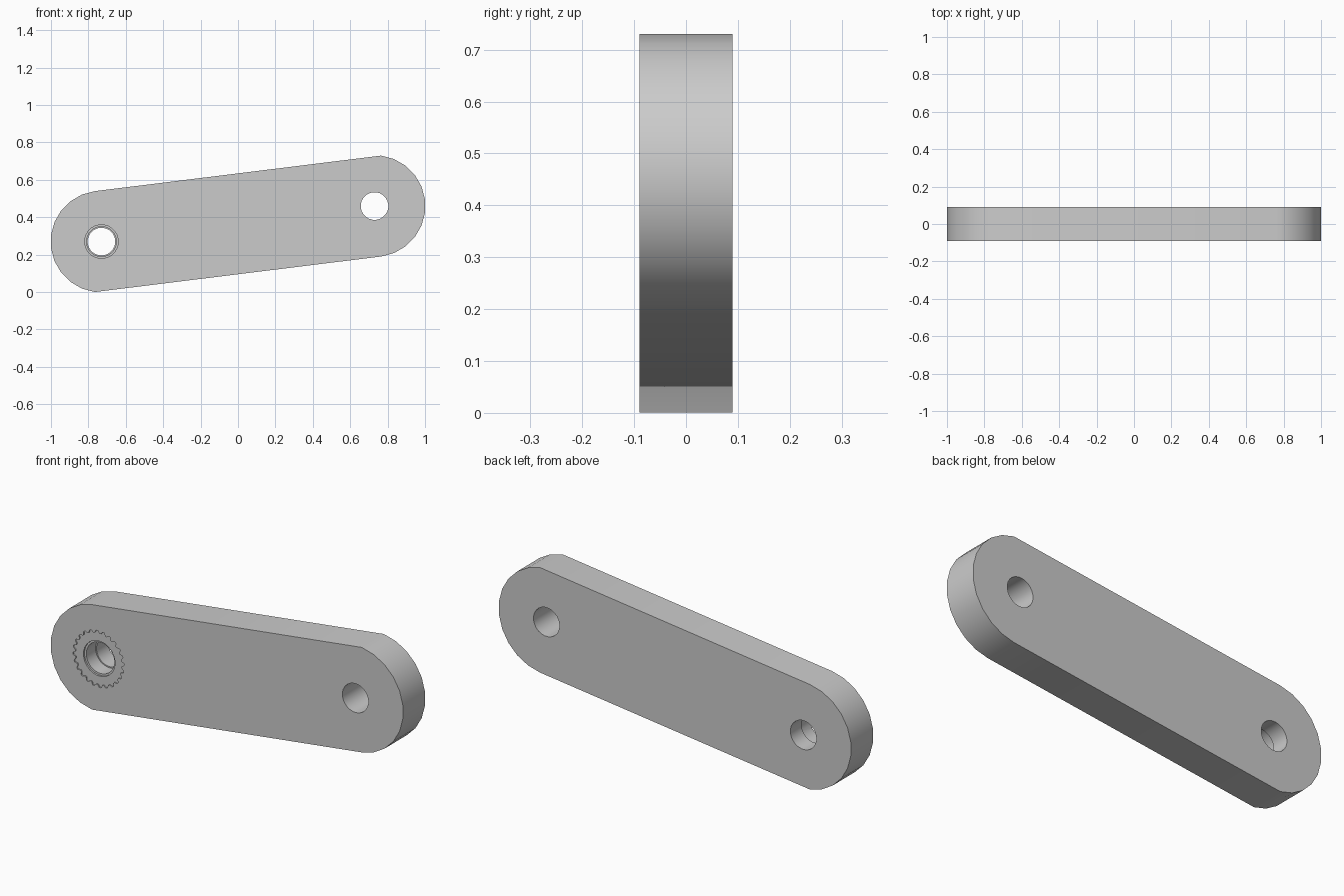
import bpy, bmesh
from math import cos, sin, pi

cube = bpy.data.objects.get("Cube")
if cube:
    bpy.data.objects.remove(cube)

HALF = 0.09                                   # half thickness of the plate
SOCKET, PIVOT = (-0.73, 0.27), (0.73, 0.46)   # hole centres as x, z
SIDES = 24

steel = bpy.data.materials.new("grey metal")
steel.use_nodes = True
grey = (0.6, 0.6, 0.6, 1)
steel.diffuse_color = grey
steel.node_tree.nodes["Principled BSDF"].inputs["Base Color"].default_value = grey


def arc(centre, radius, first, count, sides=SIDES):
    """Points on a circle, counted in half steps so that flats face the axes."""
    angles = [(first + i + 0.5) * 2 * pi / sides for i in range(count)]
    return [(centre[0] + radius * cos(a), centre[1] + radius * sin(a)) for a in angles]


def prism(name, outline, front, back):
    """Extrude an x-z outline from front to back along y."""
    mesh = bpy.data.meshes.new(name)
    bm = bmesh.new()
    face = bm.faces.new([bm.verts.new((x, front, z)) for x, z in outline])
    top = bmesh.ops.extrude_face_region(bm, geom=[face])["geom"]
    verts = [v for v in top if isinstance(v, bmesh.types.BMVert)]
    bmesh.ops.translate(bm, verts=verts, vec=(0, back - front, 0))
    bmesh.ops.recalc_face_normals(bm, faces=bm.faces)
    bm.to_mesh(mesh)
    bm.free()
    mesh.materials.append(steel)
    obj = bpy.data.objects.new(name, mesh)
    bpy.context.collection.objects.link(obj)
    return obj


def cut(obj, name, outline, front, back):
    """Remove a prism from the object."""
    cutter = prism(name, outline, front, back)
    cutter.hide_render = True
    mod = obj.modifiers.new(name, "BOOLEAN")
    mod.operation, mod.solver, mod.object = "DIFFERENCE", "EXACT", cutter
    bpy.context.view_layer.objects.active = obj
    bpy.ops.object.modifier_apply(modifier=mod.name)
    bpy.data.objects.remove(cutter)


# Lever plate: two rounded ends joined by slanted straight sides
half = SIDES // 2
ends = arc(PIVOT, 0.272, -half // 2, half) + arc(SOCKET, 0.272, half // 2, half)
lever = prism("lever_arm", ends, -HALF, HALF)

# Through holes
for label, centre in (("pivot_hole", PIVOT), ("socket_hole", SOCKET)):
    cut(lever, label, arc(centre, 0.074, 0, SIDES), -0.2, 0.2)

# Socket on the front: toothed recess, lip and counterbore to mid depth
teeth = 24
spline = []
for i, point in enumerate(arc(SOCKET, 0.132, 0, teeth * 4, teeth * 4)):
    reach = 0.145 / 0.132 if i % 4 < 2 else 1
    spline.append(tuple(c + (p - c) * reach for p, c in zip(point, SOCKET)))
cut(lever, "toothed_recess", spline, -0.2, -HALF + 0.006)
cut(lever, "socket_lip", arc(SOCKET, 0.09, 0, SIDES), -0.2, -HALF + 0.015)
cut(lever, "counterbore", arc(SOCKET, 0.08, 0, SIDES), -0.2, 0)

# Smooth rounded walls, crisp rims
bpy.ops.object.select_all(action="DESELECT")
lever.select_set(True)
bpy.context.view_layer.objects.active = lever
bpy.ops.object.shade_smooth_by_angle()
